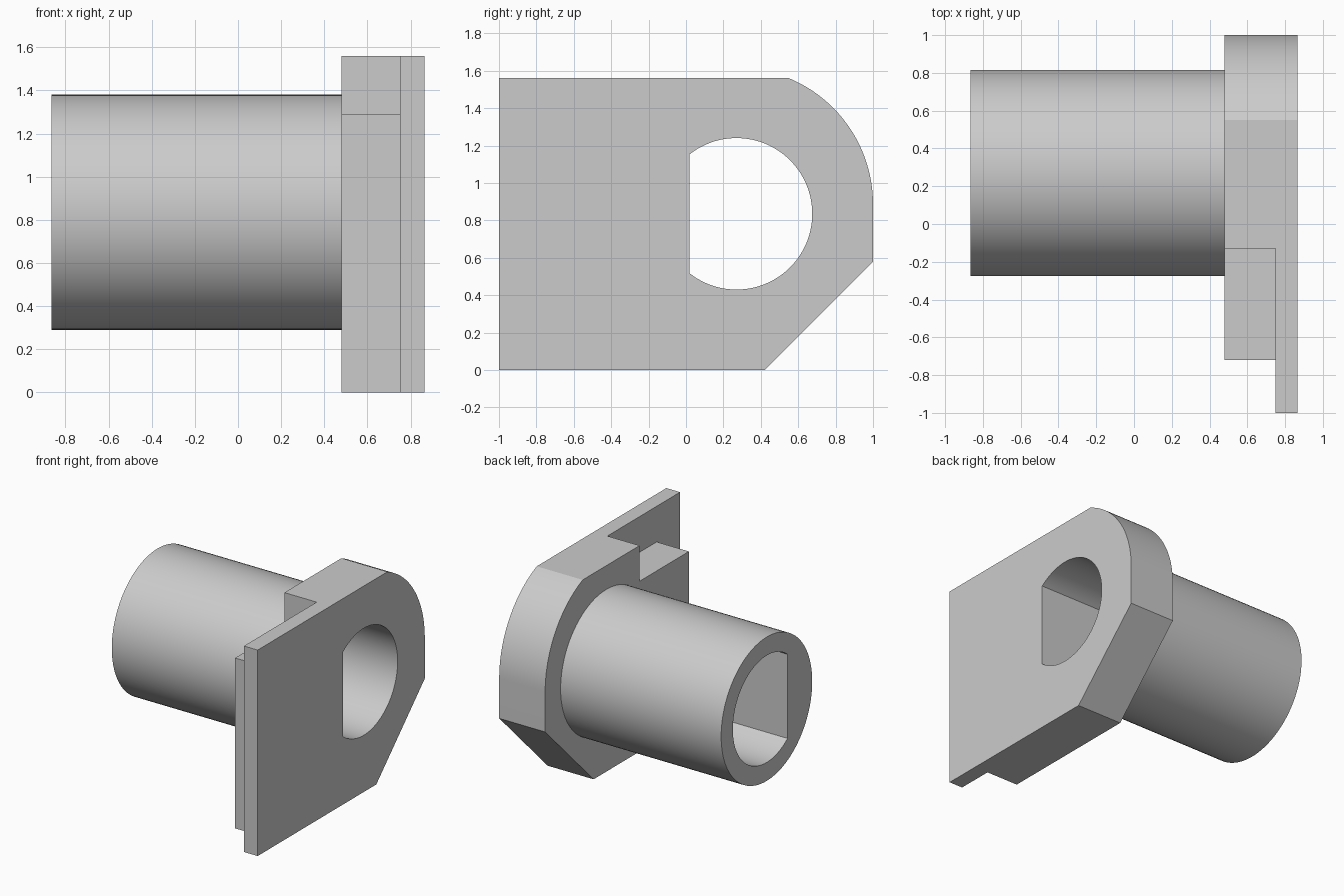
import bpy, bmesh
from math import sin, cos, acos, asin, pi

cube = bpy.data.objects.get("Cube")
if cube:
    bpy.data.objects.remove(cube, do_unlink=True)

grey = bpy.data.materials.new("plain grey")
grey.use_nodes = True
colour = (0.6, 0.6, 0.6, 1)
grey.diffuse_color = colour
grey.node_tree.nodes["Principled BSDF"].inputs["Base Color"].default_value = colour

AXIS_Y, AXIS_Z = 0.27, 0.835     # centre line of the barrel
FACE, STEP, BACK = 0.48, 0.75, 0.865


def arc(cy, cz, r, start, end, n):
    """Points on an arc in the y-z plane."""
    angles = [start + (end - start) * i / n for i in range(n + 1)]
    return [(cy + r * cos(a), cz + r * sin(a)) for a in angles]


def prism(name, outline, x0, x1):
    """Extrude a y-z outline along x."""
    bm = bmesh.new()
    face = bm.faces.new([bm.verts.new((x0, y, z)) for y, z in outline])
    ext = bmesh.ops.extrude_face_region(bm, geom=[face])
    verts = [v for v in ext["geom"] if isinstance(v, bmesh.types.BMVert)]
    bmesh.ops.translate(bm, verts=verts, vec=(x1 - x0, 0, 0))
    bmesh.ops.recalc_face_normals(bm, faces=bm.faces)
    mesh = bpy.data.meshes.new(name)
    bm.to_mesh(mesh)
    bm.free()
    mesh.materials.append(grey)
    obj = bpy.data.objects.new(name, mesh)
    bpy.context.collection.objects.link(obj)
    return obj


def box(name, x0, x1, y0, y1, z0, z1):
    return prism(name, [(y0, z0), (y1, z0), (y1, z1), (y0, z1)], x0, x1)


def combine(body, tool, operation):
    """Apply a boolean and discard the tool."""
    mod = body.modifiers.new(operation, "BOOLEAN")
    mod.operation, mod.object, mod.solver = operation, tool, "EXACT"
    bpy.context.view_layer.objects.active = body
    bpy.ops.object.modifier_apply(modifier=mod.name)
    bpy.data.objects.remove(tool, do_unlink=True)


# Flange with a rounded upper corner and a chamfered lower corner
top, radius = 1.56, 0.73
corner_z = 0.886
outline = [(-1, 0), (0.42, 0), (1, 0.58)]
outline += arc(AXIS_Y, corner_z, radius, 0, asin((top - corner_z) / radius), 24)
outline += [(-1, top)]
flange = prism("flanged_sleeve", outline, FACE, BACK)

# Cut away the inner side to leave the thin plate and the lower step
combine(flange, box("end_cutter", 0, STEP, -2, -0.72, -1, 2), "DIFFERENCE")
combine(flange, box("step_cutter", 0, STEP, -2, -0.13, 1.29, 2), "DIFFERENCE")

# Barrel
barrel = prism("barrel", arc(AXIS_Y, AXIS_Z, 0.545, 0, 2 * pi, 96)[:-1], -0.865, 0.6)
combine(flange, barrel, "UNION")

# D-shaped bore through everything
bore_r = 0.405
flat = acos((0.02 - AXIS_Y) / bore_r)
bore = prism("bore_cutter", arc(AXIS_Y, AXIS_Z, bore_r, -flat, flat, 72), -2, 2)
combine(flange, bore, "DIFFERENCE")

# Smooth the round surfaces, keep edges sharp
bpy.ops.object.select_all(action="DESELECT")
flange.select_set(True)
bpy.context.view_layer.objects.active = flange
bpy.ops.object.shade_smooth_by_angle(angle=0.4)
